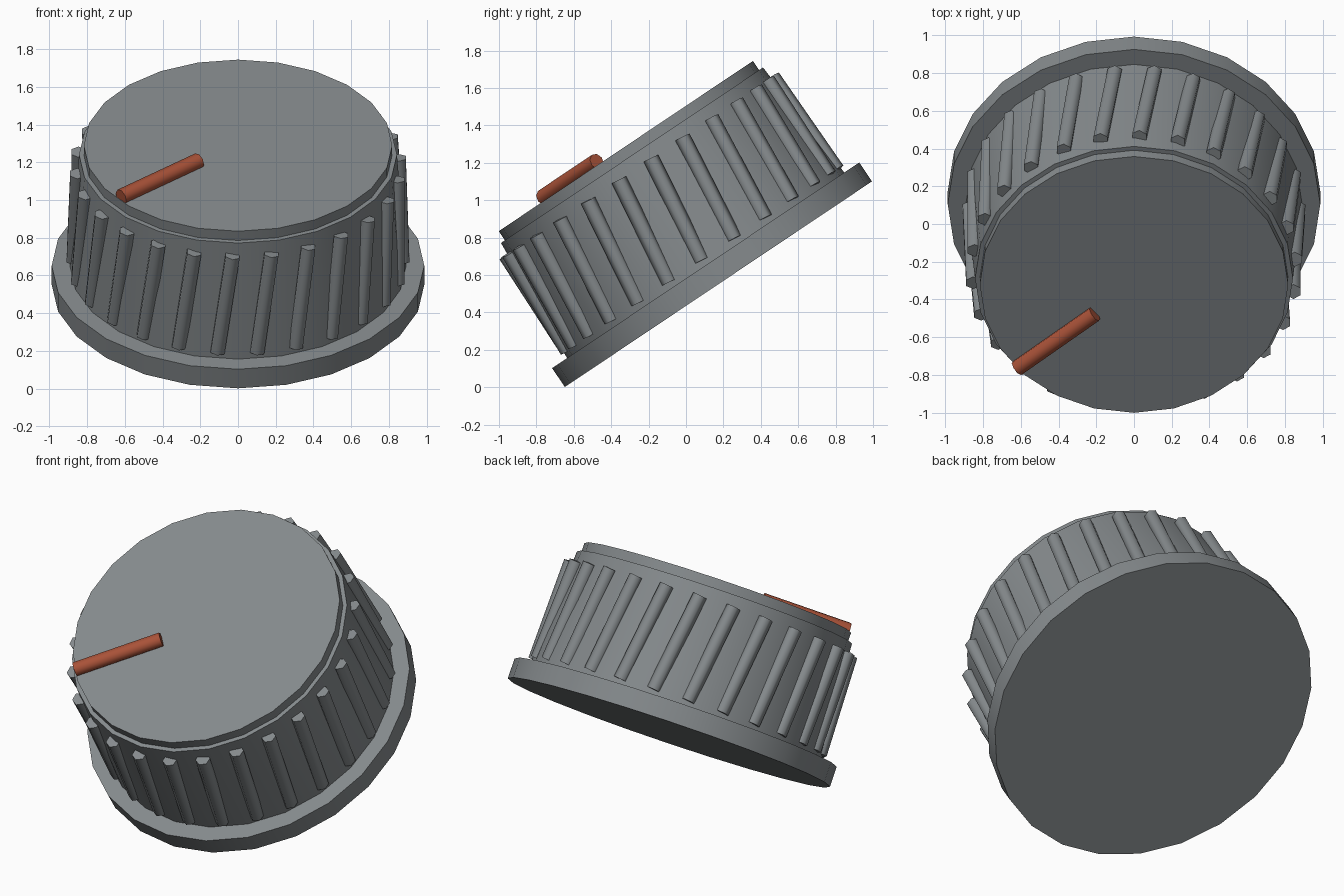
import bpy, math
from mathutils import Matrix, Vector

if "Cube" in bpy.data.objects:
    bpy.data.objects.remove(bpy.data.objects["Cube"])

# The whole knob leans toward the front
TILT = Matrix.Translation((0, 0.173, 0.551)) @ Matrix.Rotation(math.radians(33.8), 4, 'X')


def make_material(name, color):
    mat = bpy.data.materials.new(name)
    mat.use_nodes = True
    mat.diffuse_color = (*color, 1)
    bsdf = next(n for n in mat.node_tree.nodes if n.type == 'BSDF_PRINCIPLED')
    bsdf.inputs["Base Color"].default_value = (*color, 1)
    return mat


grey = make_material("cool grey", (0.235, 0.255, 0.265))
red = make_material("brick red", (0.40, 0.085, 0.04))


def rod(name, start, end, r_start, r_end, sides, mat, smooth_angle):
    """Tapered cylinder between two points in the knob's own frame."""
    start, end = Vector(start), Vector(end)
    axis = end - start
    bpy.ops.mesh.primitive_cone_add(vertices=sides, radius1=r_start, radius2=r_end,
                                    depth=axis.length)
    obj = bpy.context.object
    obj.name = name
    turn = Vector((0, 0, 1)).rotation_difference(axis).to_matrix().to_4x4()
    obj.data.transform(TILT @ Matrix.Translation((start + end) / 2) @ turn)
    obj.data.materials.append(mat)
    bpy.ops.object.shade_smooth_by_angle(angle=math.radians(smooth_angle))
    return obj


def around(radius, angle, height):
    return (radius * math.sin(angle), -radius * math.cos(angle), height)


# Stacked round parts: base flange, tapered grip, top cap
rod("base_flange", (0, 0, 0), (0, 0, 0.122), 0.988, 0.988, 24, grey, 30)
rod("grip_body", (0, 0, 0.12), (0, 0, 0.83), 0.892, 0.843, 24, grey, 30)
rod("top_cap", (0, 0, 0.82), (0, 0, 0.889), 0.818, 0.818, 24, grey, 30)

# Slanted grip ribs
RIBS = 26
for i in range(RIBS):
    a = i * math.tau / RIBS
    rod(f"grip_rib_{i + 1}", around(0.872, a - 0.125, 0.155), around(0.856, a - 0.033, 0.76),
        0.043, 0.043, 6, grey, 65)

# Pointer lying on the cap
aim = math.radians(-50)
rod("pointer", around(0.81, aim, 0.907), around(0.272, aim, 0.907), 0.044, 0.044, 8, red, 50)
